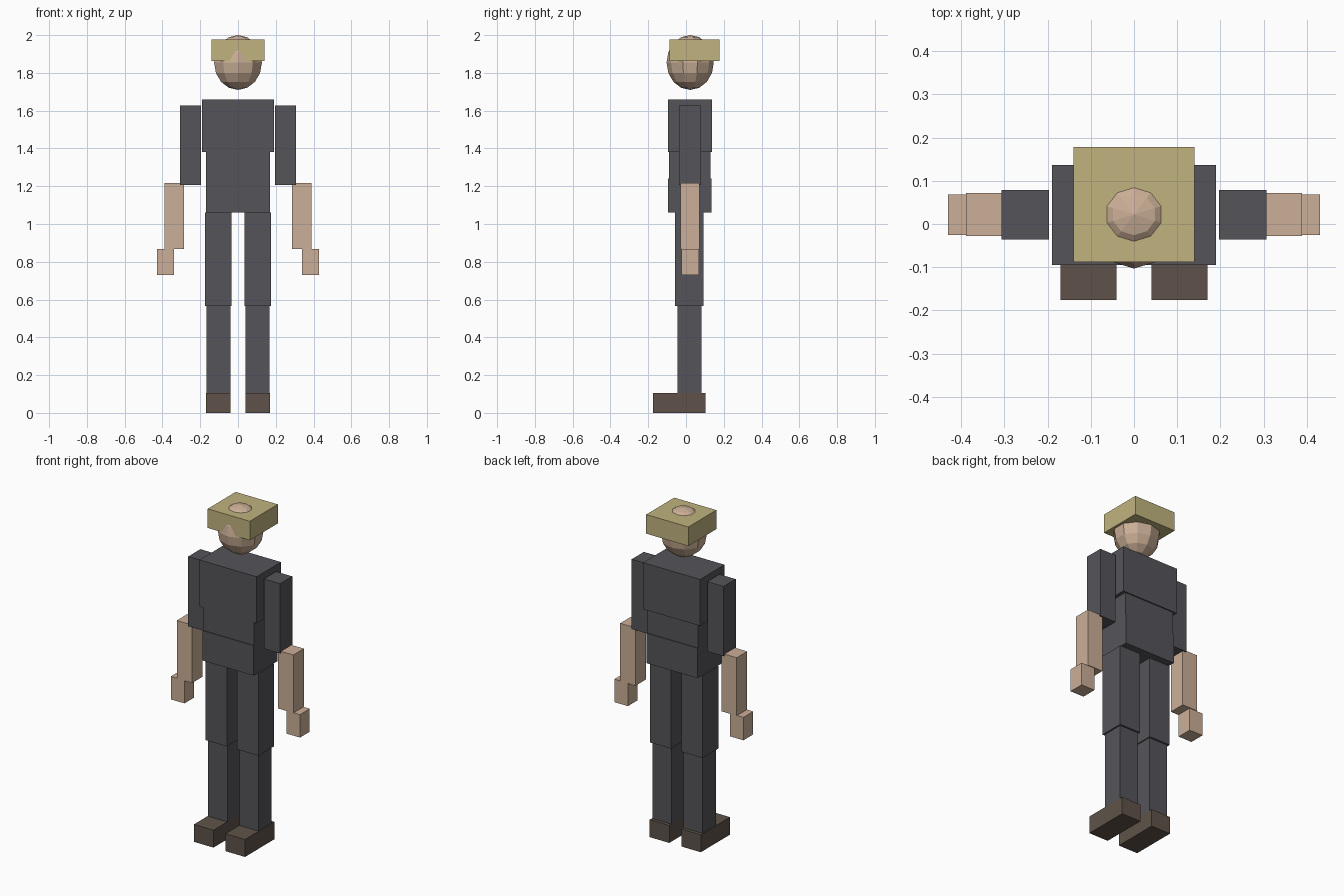
import bpy
import math

if "Cube" in bpy.data.objects:
    bpy.data.objects.remove(bpy.data.objects["Cube"])


def material(name, rgb):
    m = bpy.data.materials.new(name)
    m.diffuse_color = (*rgb, 1.0)
    m.use_nodes = True
    m.node_tree.nodes["Principled BSDF"].inputs["Base Color"].default_value = m.diffuse_color
    return m


CLOTH = material("dark_cloth", (0.091, 0.089, 0.102))
SKIN = material("skin", (0.60, 0.43, 0.31))
STRAW = material("hat_tan", (0.53, 0.45, 0.21))
LEATHER = material("shoe_brown", (0.114, 0.086, 0.067))


def box(name, x, y, z, mat):
    """Axis-aligned box from (min, max) ranges."""
    bpy.ops.mesh.primitive_cube_add(size=1, location=[(a + b) / 2 for a, b in (x, y, z)])
    ob = bpy.context.object
    ob.name = name
    ob.scale = [b - a for a, b in (x, y, z)]
    bpy.ops.object.transform_apply(location=False, rotation=False, scale=True)
    ob.data.materials.append(mat)
    return ob


# Torso
box("chest", (-0.19, 0.19), (-0.095, 0.137), (1.38, 1.66), CLOTH)
box("waist", (-0.17, 0.17), (-0.09, 0.13), (1.24, 1.38), CLOTH)
box("pelvis", (-0.17, 0.17), (-0.095, 0.135), (1.06, 1.24), CLOTH)

# Limbs, given for the +x side and mirrored
limbs = [
    ("upper_arm", (0.197, 0.306), (-0.036, 0.079), (1.207, 1.627), CLOTH),
    ("forearm", (0.286, 0.388), (-0.028, 0.072), (0.868, 1.217), SKIN),
    ("hand", (0.339, 0.43), (-0.025, 0.068), (0.73, 0.868), SKIN),
    ("thigh", (0.034, 0.176), (-0.057, 0.093), (0.565, 1.06), CLOTH),
    ("shin", (0.04, 0.167), (-0.045, 0.082), (0.105, 0.565), CLOTH),
    ("shoe", (0.04, 0.17), (-0.176, 0.102), (0.0, 0.105), LEATHER),
]
for name, (x0, x1), y, z, mat in limbs:
    box("right_" + name, (x0, x1), y, z, mat)
    box("left_" + name, (-x1, -x0), y, z, mat)

# Faceted head poking through a block hat
bpy.ops.mesh.primitive_uv_sphere_add(segments=10, ring_count=8, radius=1,
                                     location=(0, 0.022, 1.855))
head = bpy.context.object
head.name = "head"
# one vertex column faces straight forward
if not any(abs(v.co.x) < 1e-4 and v.co.y < -0.9 for v in head.data.vertices):
    for v in head.data.vertices:
        v.co.x, v.co.y = -v.co.y, v.co.x
for v in head.data.vertices:
    v.co.x *= 0.133
    v.co.y *= 0.125
    v.co.z *= 0.145
head.data.materials.append(SKIN)

box("hat", (-0.14, 0.14), (-0.088, 0.178), (1.863, 1.978), STRAW)
